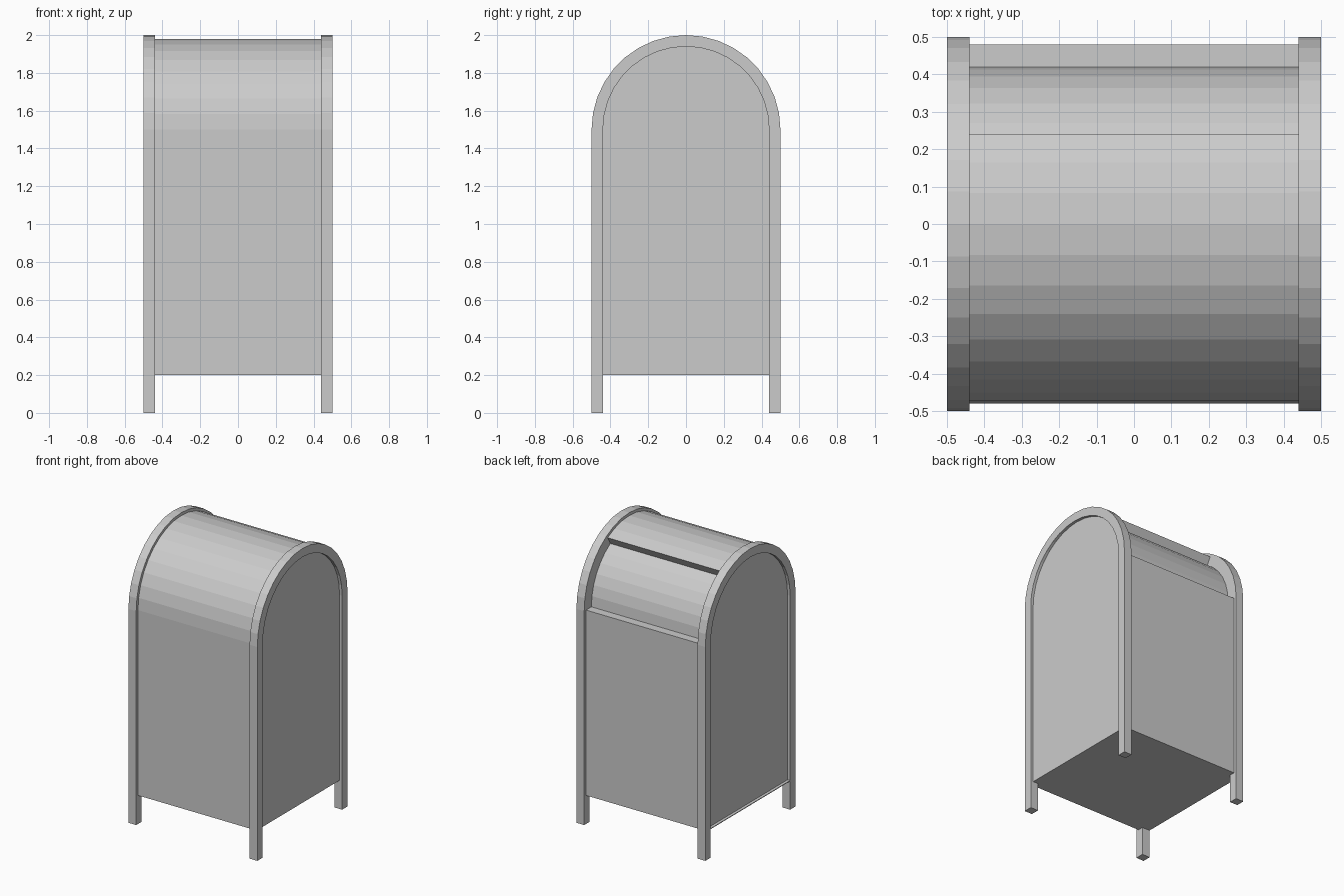
import bpy, bmesh
from math import sin, cos, radians

if "Cube" in bpy.data.objects:
    bpy.data.objects.remove(bpy.data.objects["Cube"])

SPRING = 1.5   # height where the arches begin


def arc(r, start, end):
    """Points (y, z) on an arch in 10 degree steps, 0 degrees pointing to the back."""
    step = 10 if end > start else -10
    return [(r * cos(radians(a)), SPRING + r * sin(radians(a)))
            for a in range(start, end + step, step)]


def prism(name, profile, x0, x1):
    """Extrude a (y, z) outline from x0 to x1."""
    bm = bmesh.new()
    face = bm.faces.new([bm.verts.new((x0, y, z)) for y, z in profile])
    out = bmesh.ops.extrude_face_region(bm, geom=[face], use_keep_orig=True)
    moved = [v for v in out["geom"] if isinstance(v, bmesh.types.BMVert)]
    bmesh.ops.translate(bm, verts=moved, vec=(x1 - x0, 0, 0))
    bmesh.ops.recalc_face_normals(bm, faces=bm.faces[:])
    mesh = bpy.data.meshes.new(name)
    bm.to_mesh(mesh)
    bm.free()
    obj = bpy.data.objects.new(name, mesh)
    bpy.context.collection.objects.link(obj)
    return obj


# arched leg frames and the slightly recessed side panels inside them
frame = ([(0.5, 0)] + arc(0.5, 0, 180) + [(-0.5, 0), (-0.44, 0)]
         + arc(0.44, 180, 0) + [(0.44, 0)])
panel = [(0.44, 0.2)] + arc(0.44, 0, 180) + [(-0.44, 0.2)]
for side, s in (("left", -1), ("right", 1)):
    prism(side + "_leg_frame", frame, s * 0.44, s * 0.5)
    prism(side + "_panel", panel, s * 0.44, s * 0.48)

# body with rounded hood, inset curved door and ledge at the back
body = ([(-0.48, 0.2)] + arc(0.48, 180, 60) + arc(0.42, 60, 0)
        + [(0.48, SPRING), (0.48, 0.2)])
prism("body", body, -0.44, 0.44)

# thin floor lip under the left panel
prism("floor_lip", [(-0.44, 0.2), (0.44, 0.2), (0.44, 0.205), (-0.44, 0.205)],
      -0.5, -0.44)
